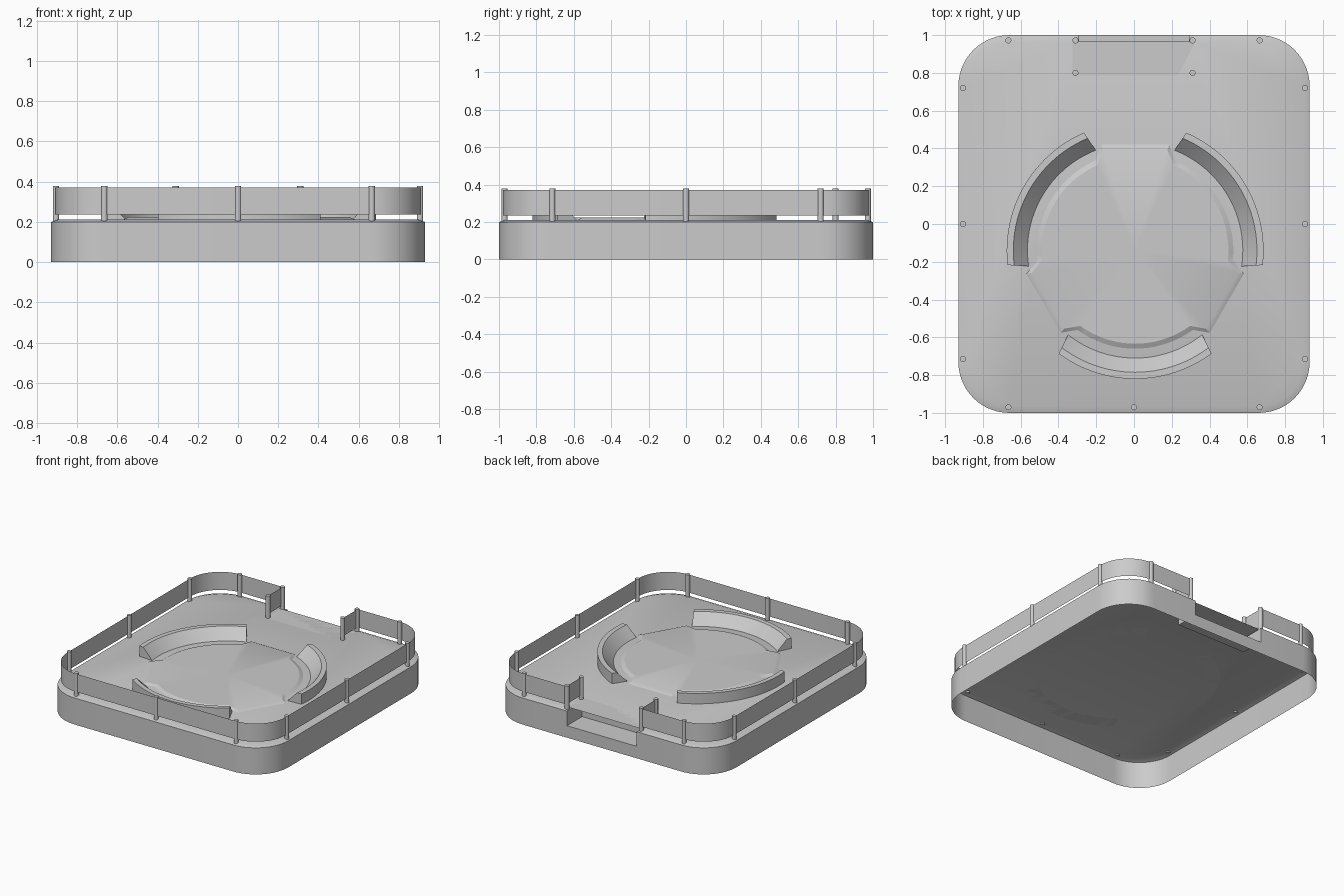
import bpy, bmesh
from math import sin, cos, radians, pi

if "Cube" in bpy.data.objects:
    bpy.data.objects.remove(bpy.data.objects["Cube"])

DECK, POCKET = 0.212, 0.09
CX, CY = 0.006, -0.14          # centre of the arena markings


def finish(name, bm, recalc=True):
    if recalc:
        bmesh.ops.recalc_face_normals(bm, faces=bm.faces)
    me = bpy.data.meshes.new(name)
    bm.to_mesh(me)
    bm.free()
    ob = bpy.data.objects.new(name, me)
    bpy.context.collection.objects.link(ob)
    bpy.ops.object.select_all(action='DESELECT')
    ob.select_set(True)
    bpy.context.view_layer.objects.active = ob
    bpy.ops.object.shade_smooth_by_angle(angle=radians(25))
    return ob


def outline(d, seg=14):
    """Rounded rectangle inset by d, running round from one notch side to the other."""
    nx, ny, r = 0.29 + d, 0.82 - d, 0.27 - d
    pts = [(-nx, ny), (-nx, 1 - d)]
    for sx, sy, start in ((-1, 1, 90), (-1, -1, 180), (1, -1, 270), (1, 1, 0)):
        for i in range(seg + 1):
            a = radians(start + 90 * i / seg)
            pts.append((sx * 0.66 + r * cos(a), sy * 0.73 + r * sin(a)))
    return pts + [(nx, 1 - d), (nx, ny)]


def ring(bm, pts, z):
    return [bm.verts.new((x, y, z)) for x, y in pts]


def bridge(bm, a, b, closed=True):
    n = len(a)
    for i in range(n if closed else n - 1):
        j = (i + 1) % n
        bm.faces.new((a[i], a[j], b[j], b[i]))


# Base: open-bottomed shell with a lowered pocket at the back
bm = bmesh.new()
o = outline(0)
foot = ring(bm, o[1:-1], 0)
mid = ring(bm, o, POCKET)
rim = ring(bm, o, 0.2)
top = ring(bm, outline(0.035), DECK)
bridge(bm, foot, mid[1:-1])
bm.faces.new((mid[0], mid[1], mid[-2], mid[-1]))
# wall above pocket level, left open on the outside of the pocket
bridge(bm, mid, rim)
bridge(bm, rim, top)
bm.faces.new(top)
bmesh.ops.triangulate(bm, faces=[f for f in bm.faces if len(f.verts) > 4])
finish("base", bm)

# Guard rail: thin sheet following the rim, turning in at the pocket
bm = bmesh.new()
path = outline(0.022)
bridge(bm, ring(bm, path, 0.236), ring(bm, path, 0.372), closed=False)
finish("guard_rail", bm)

# Rail posts
posts = [(0, -0.97)]
for s in (-1, 1):
    posts += [(s * x, y) for x, y in ((0.905, 0.72), (0.905, 0), (0.905, -0.715), (0.665, -0.97),
                                      (0.665, 0.972), (0.31, 0.972), (0.31, 0.80))]
bm = bmesh.new()
for x, y in posts:
    c = [(x + 0.016 * cos(i * pi / 8), y + 0.016 * sin(i * pi / 8)) for i in range(16)]
    lo, hi = ring(bm, c, 0.203), ring(bm, c, 0.378)
    bridge(bm, lo, hi)
    bm.faces.new(hi)
    bm.faces.new(lo[::-1])
finish("rail_posts", bm)

# Three curved ramps: (radius, z, half angle) cross-section swept round the centre
section = [(0.68, DECK, 36.5), (0.68, 0.29, 36.5), (0.645, 0.29, 37.1), (0.57, DECK, 38.5)]
for name, mid_angle in (("front_ramp", -90), ("right_ramp", 30), ("left_ramp", 150)):
    bm = bmesh.new()
    steps, prev = 24, None
    for i in range(steps + 1):
        t = 2 * i / steps - 1
        cur = []
        for r, z, half in section:
            a = radians(mid_angle + t * half)
            cur.append(bm.verts.new((CX + r * cos(a), CY + r * sin(a), z)))
        if prev:
            bridge(bm, prev, cur)
        if i in (0, steps):
            bm.faces.new(cur)
        prev = cur
    finish(name, bm)

# Low raised platform: a disc with three flat tabs between the ramps
shape = []
for k in (90, 210, 330):
    a = radians(k)
    for u, v in ((0.56, -0.18), (0.56, 0.18)):
        shape.append((u * cos(a) - v * sin(a), u * sin(a) + v * cos(a)))
    for i in range(19):
        b = radians(k + 24 + 72 * i / 18)
        shape.append((0.52 * cos(b), 0.52 * sin(b)))
bm = bmesh.new()
lo = ring(bm, [(CX + x, CY + y) for x, y in shape], DECK)
hi = ring(bm, [(CX + x * 0.95, CY + y * 0.95) for x, y in shape], DECK + 0.013)
bridge(bm, lo, hi)
centre = bm.verts.new((CX, CY, DECK + 0.013))
for i in range(len(hi)):
    bm.faces.new((hi[i], hi[(i + 1) % len(hi)], centre))
finish("platform", bm)
